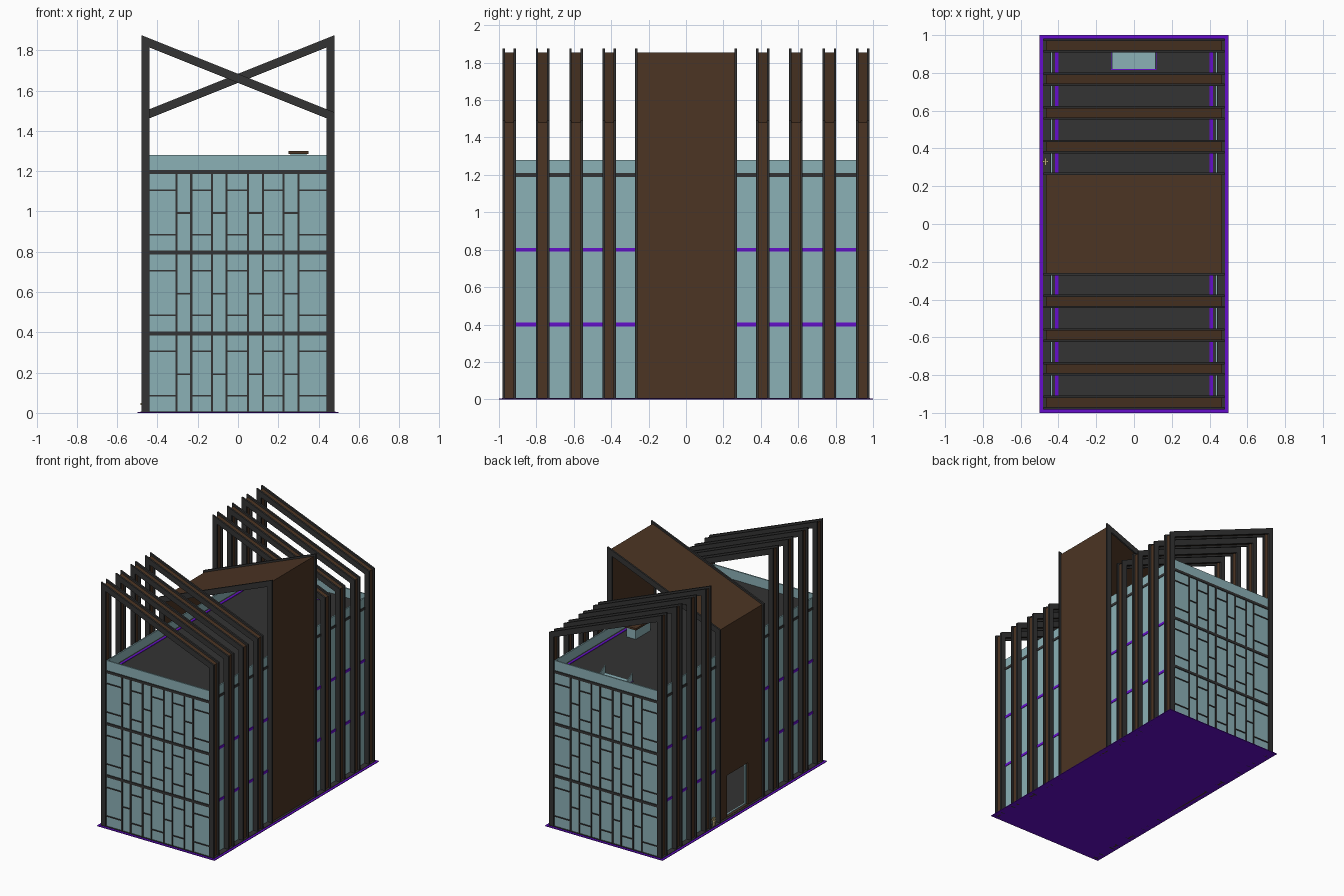
import bpy, bmesh
from mathutils import Vector

if "Cube" in bpy.data.objects:
    bpy.data.objects.remove(bpy.data.objects["Cube"])


def mat(name, r, g, b):
    m = bpy.data.materials.new(name)
    m.diffuse_color = (r, g, b, 1)
    m.use_nodes = True
    m.node_tree.nodes["Principled BSDF"].inputs["Base Color"].default_value = m.diffuse_color
    return m


DARK = mat("charcoal", 0.033, 0.033, 0.033)
BROWN = mat("brown", 0.072, 0.035, 0.017)
GLASS = mat("pale_teal_glass", 0.26, 0.44, 0.47)
PURPLE = mat("purple", 0.13, 0.004, 0.6)
TAN = mat("tan", 0.5, 0.42, 0.2)


def finish(name, bm, m):
    bmesh.ops.recalc_face_normals(bm, faces=bm.faces)
    me = bpy.data.meshes.new(name)
    bm.to_mesh(me)
    bm.free()
    ob = bpy.data.objects.new(name, me)
    bpy.context.collection.objects.link(ob)
    if m:
        me.materials.append(m)
    return ob


def add_box(bm, x0, x1, y0, y1, z0, z1):
    vs = bmesh.ops.create_cube(bm, size=1)["verts"]
    for v in vs:
        v.co = Vector(((x0 + x1) / 2 + v.co.x * (x1 - x0),
                       (y0 + y1) / 2 + v.co.y * (y1 - y0),
                       (z0 + z1) / 2 + v.co.z * (z1 - z0)))


def boxes(name, m, *dims):
    bm = bmesh.new()
    for d in dims:
        add_box(bm, *d)
    return finish(name, bm, m)


def add_prism(bm, pts, y0, y1):
    """Extrude an xz outline from y0 to y1."""
    f = bm.faces.new([bm.verts.new((x, y0, z)) for x, z in pts])
    ext = bmesh.ops.extrude_face_region(bm, geom=[f])["geom"]
    bmesh.ops.translate(bm, vec=(0, y1 - y0, 0),
                        verts=[g for g in ext if isinstance(g, bmesh.types.BMVert)])


def portal(side, inset):
    """Portal outline with sloping beam; side=1 puts the high end at -x."""
    def top(x):
        return 1.875 - 0.4 * (x + 0.48)
    o, i = 0.48 - inset, 0.44 + inset
    d0, d1 = inset * 1.08, 0.045 - inset * 1.08
    pts = [(-o, 0), (-o, top(-o) - d0), (o, top(o) - d0), (o, 0),
           (i, 0), (i, top(i) - d1), (-i, top(-i) - d1), (-i, 0)]
    return [(x * side, z) for x, z in pts]


def portal_frame(name, y0, y1, side):
    t = 0.013
    bm = bmesh.new()
    add_prism(bm, portal(side, 0), y0, y0 + t)
    add_prism(bm, portal(side, 0), y1 - t, y1)
    finish(name + "_flanges", bm, DARK)
    bm = bmesh.new()
    add_prism(bm, portal(side, 0.014), y0 + t, y1 - t)
    return finish(name + "_web", bm, BROWN)


# base plate and ground floor
boxes("base_plate", PURPLE, (-0.5, 0.5, -1, 1, 0, 0.005))
boxes("ground_floor", DARK, (-0.483, 0.483, -0.983, 0.983, 0.003, 0.008))

# slender portal frames, mirrored front to back
for n, yc in enumerate((0.41, 0.588, 0.767, 0.945)):
    for s, label in ((-1, "front"), (1, "back")):
        portal_frame(f"{label}_frame_{n}", s * yc - 0.036, s * yc + 0.036, 1)

# wide central frame sloping the other way
central = portal_frame("central_frame", -0.272, 0.272, -1)

# glass walls
left_wall = boxes("left_glass_wall", GLASS, (-0.442, -0.432, -0.972, 0.972, 0.008, 1.28))
boxes("right_glass_wall", GLASS, (0.432, 0.442, -0.972, 0.972, 0.008, 1.28))
for s, label in ((-1, "front"), (1, "back")):
    a, b = sorted((s * 0.962, s * 0.972))
    boxes(label + "_glass_wall", GLASS, (-0.432, 0.432, a, b, 0.008, 1.28))

# door opening through the left side
cutter = boxes("door_cutter", None, (-0.6, -0.4, -0.09, 0.17, 0.01, 0.33))
cutter.hide_render = True
cutter.hide_viewport = True
for ob in (central, left_wall):
    mod = ob.modifiers.new("door", "BOOLEAN")
    mod.object = cutter
    mod.operation = "DIFFERENCE"
    mod.solver = "EXACT"

# floor slabs and roof
for n, z in enumerate((0.4, 0.8)):
    boxes(f"floor_slab_{n}", PURPLE, (-0.446, 0.446, -0.96, 0.96, z - 0.01, z + 0.01))
boxes("roof_slab", DARK, (-0.446, 0.446, -0.96, 0.96, 1.19, 1.21))
boxes("roof_edge_strips", PURPLE, *[(s * 0.409 - 0.008, s * 0.409 + 0.008,
                                     -0.96, 0.96, 1.208, 1.214) for s in (-1, 1)])

# mullion pattern on both end walls
xs = [-0.44, -0.305, -0.232, -0.13, -0.057, 0.05, 0.124, 0.225, 0.3, 0.44]
for s, label in ((-1, "front"), (1, "back")):
    a, b = sorted((s * 0.968, s * 0.978))
    dims = [(x - 0.005, x + 0.005, a, b, 0.008, 1.2) for x in xs[1:-1]]
    for z in (0, 0.4, 0.8):
        dims.append((-0.44, 0.44, a, b, z + 0.385, z + 0.405))
        for k in range(9):
            for h in ((0.085, 0.305) if k % 2 == 0 else (0.192,)):
                dims.append((xs[k], xs[k + 1], a, b, z + h - 0.004, z + h + 0.004))
    boxes(label + "_mullions", DARK, *dims)

# skylight: low glass pane with wedge-shaped cheeks
boxes("skylight_frame", PURPLE, (-0.122, 0.118, 0.815, 0.93, 1.208, 1.213))
boxes("skylight_pane", GLASS, (-0.117, 0.113, 0.82, 0.93, 1.21, 1.216))
bm = bmesh.new()
for x in (-0.12, 0.11):
    f = bm.faces.new([bm.verts.new((x, y, z)) for y, z in
                      ((0.82, 1.21), (0.93, 1.21), (0.82, 1.277))])
    ext = bmesh.ops.extrude_face_region(bm, geom=[f])["geom"]
    bmesh.ops.translate(bm, vec=(0.006, 0, 0),
                        verts=[g for g in ext if isinstance(g, bmesh.types.BMVert)])
finish("skylight_cheeks", bm, GLASS)

# roof hatch beneath the central canopy
boxes("hatch_base", GLASS, (0.26, 0.34, 0.06, 0.24, 1.21, 1.285))
boxes("hatch_lid", BROWN, (0.25, 0.35, 0.05, 0.25, 1.285, 1.3))

# small figure beside the door
boxes("small_figure", TAN, (-0.475, -0.462, 0.322, 0.338, 0.008, 0.07),
      (-0.485, -0.452, 0.325, 0.335, 0.04, 0.05),
      (-0.474, -0.463, 0.31, 0.35, 0.055, 0.065))
